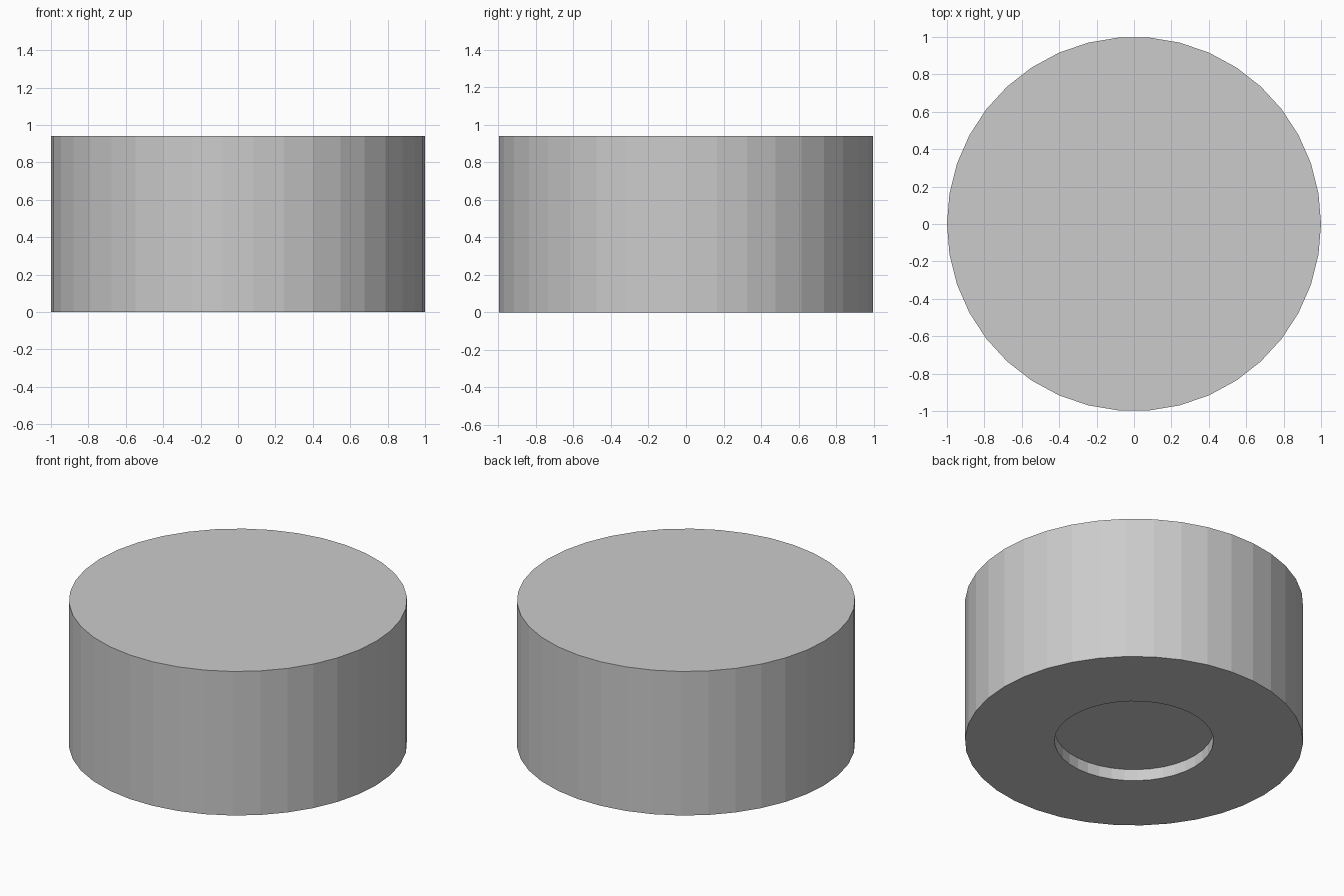
import bpy, bmesh
from math import cos, sin, tau

if "Cube" in bpy.data.objects:
    bpy.data.objects.remove(bpy.data.objects["Cube"])

SEGMENTS = 38
RADIUS, HEIGHT = 1.0, 0.94
RECESS_RADIUS, RECESS_DEPTH = 0.47, 0.075

bm = bmesh.new()


def ring(radius, z):
    return [bm.verts.new((radius * cos(tau * i / SEGMENTS),
                          radius * sin(tau * i / SEGMENTS), z))
            for i in range(SEGMENTS)]


def bridge(a, b):
    for i in range(SEGMENTS):
        j = (i + 1) % SEGMENTS
        bm.faces.new((a[i], a[j], b[j], b[i]))


# Profile from the recess ceiling, around the underside, up to the top
rings = [ring(r, z) for r, z in (
    (RECESS_RADIUS, RECESS_DEPTH), (RECESS_RADIUS, 0),
    (RADIUS, 0), (RADIUS, HEIGHT))]
for lower, upper in zip(rings, rings[1:]):
    bridge(lower, upper)

# Recess ceiling and flat top
bm.faces.new(rings[0][::-1])
bm.faces.new(rings[-1])
bmesh.ops.recalc_face_normals(bm, faces=bm.faces)

mesh = bpy.data.meshes.new("recessed_drum")
bm.to_mesh(mesh)
bm.free()
bpy.context.collection.objects.link(bpy.data.objects.new("recessed_drum", mesh))
